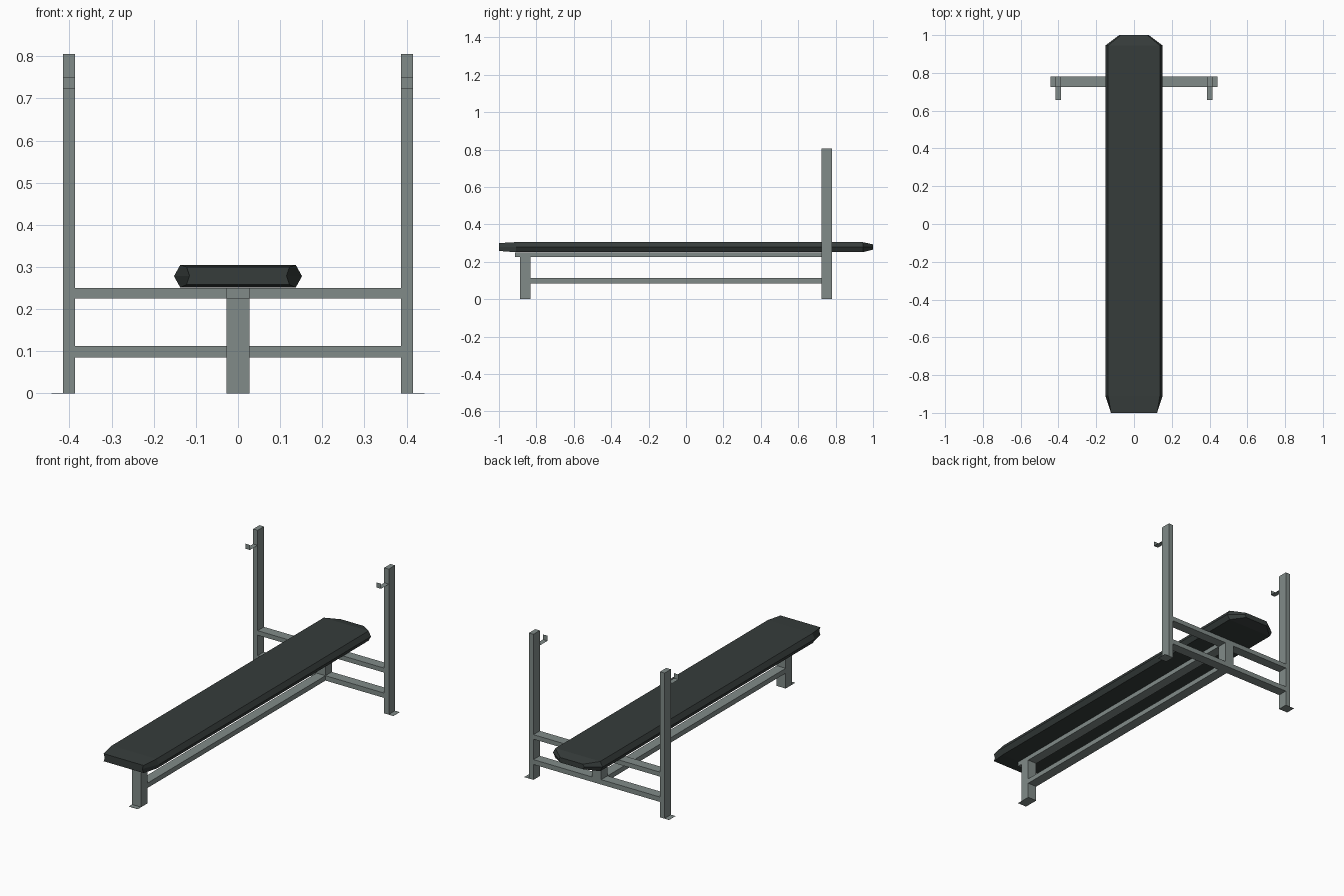
import bpy, bmesh

if "Cube" in bpy.data.objects:
    bpy.data.objects.remove(bpy.data.objects["Cube"])


def material(name, rgb):
    m = bpy.data.materials.new(name)
    m.diffuse_color = (*rgb, 1)
    m.use_nodes = True
    m.node_tree.nodes["Principled BSDF"].inputs["Base Color"].default_value = m.diffuse_color
    return m


STEEL = material("grey steel", (0.22, 0.26, 0.25))
VINYL = material("dark vinyl", (0.037, 0.046, 0.044))


def mesh_object(name, verts, faces, mat, closed=True):
    me = bpy.data.meshes.new(name)
    me.from_pydata(verts, [], faces)
    if closed:
        bm = bmesh.new()
        bm.from_mesh(me)
        bmesh.ops.recalc_face_normals(bm, faces=bm.faces)
        bm.to_mesh(me)
        bm.free()
    me.materials.append(mat)
    ob = bpy.data.objects.new(name, me)
    bpy.context.collection.objects.link(ob)
    return ob


def box(name, x, y, z):
    v = [(a, b, c) for a in x for b in y for c in z]
    f = [(0, 1, 3, 2), (4, 6, 7, 5), (0, 4, 5, 1),
         (2, 3, 7, 6), (0, 2, 6, 4), (1, 5, 7, 3)]
    return mesh_object(name, v, f, STEEL)


W = 0.0275                 # half width of the square tube
REAR = (0.725, 0.78)       # depth range of the rear frame
TOP, LOW = (0.225, 0.25), (0.085, 0.112)

# Rear uprights with sheet-metal feet and bar hooks
for s, side in ((-1, "left"), (1, "right")):
    a, b = sorted((s * 0.387, s * 0.415))
    box(side + "_upright", (a, b), REAR, (0, 0.805))
    fa, fb = sorted((s * 0.387, s * 0.443))
    box(side + "_foot_plate", (fa, fb), REAR, (0, 0.001))
    mesh_object(side + "_bar_hook",
                [(a, REAR[0], 0.722), (b, REAR[0], 0.722),
                 (a, 0.657, 0.722), (b, 0.657, 0.722),
                 (a, 0.657, 0.75), (b, 0.657, 0.75)],
                [(0, 2, 3, 1), (2, 4, 5, 3)], STEEL, closed=False)

# Cross bars and the short post joining them
box("upper_crossbar", (-0.387, 0.387), REAR, TOP)
box("lower_crossbar", (-0.387, 0.387), REAR, LOW)
box("rear_post", (-W, W), REAR, (LOW[1], TOP[0]))

# Front leg, its foot, and the two long rails
box("front_leg", (-W, W), (-0.887, -0.832), (0, TOP[0]))
box("front_foot_plate", (-W, W), (-0.915, -0.832), (0, 0.001))
box("pad_rail", (-W, W), (-0.915, REAR[0]), TOP)
box("lower_rail", (-W, W), (-0.832, REAR[0]), LOW)

# Pad: hexagonal sections (y, middle half width, flat half width, bottom, top)
sections = [(-1.0, 0.115, 0.122, 0.258, 0.300),
            (-0.908, 0.152, 0.137, 0.251, 0.305),
            (0.945, 0.152, 0.137, 0.251, 0.305),
            (1.0, 0.078, 0.070, 0.265, 0.293)]
verts = []
for y, m, f, lo, hi in sections:
    mid = (lo + hi) / 2
    verts += [(-m, y, mid), (-f, y, hi), (f, y, hi),
              (m, y, mid), (f, y, lo), (-f, y, lo)]
faces = [tuple(range(6)), tuple(range(18, 24))]
for i in range(3):
    for k in range(6):
        n = (k + 1) % 6
        faces.append((6 * i + k, 6 * i + n, 6 * i + 6 + n, 6 * i + 6 + k))
mesh_object("pad", verts, faces, VINYL)
